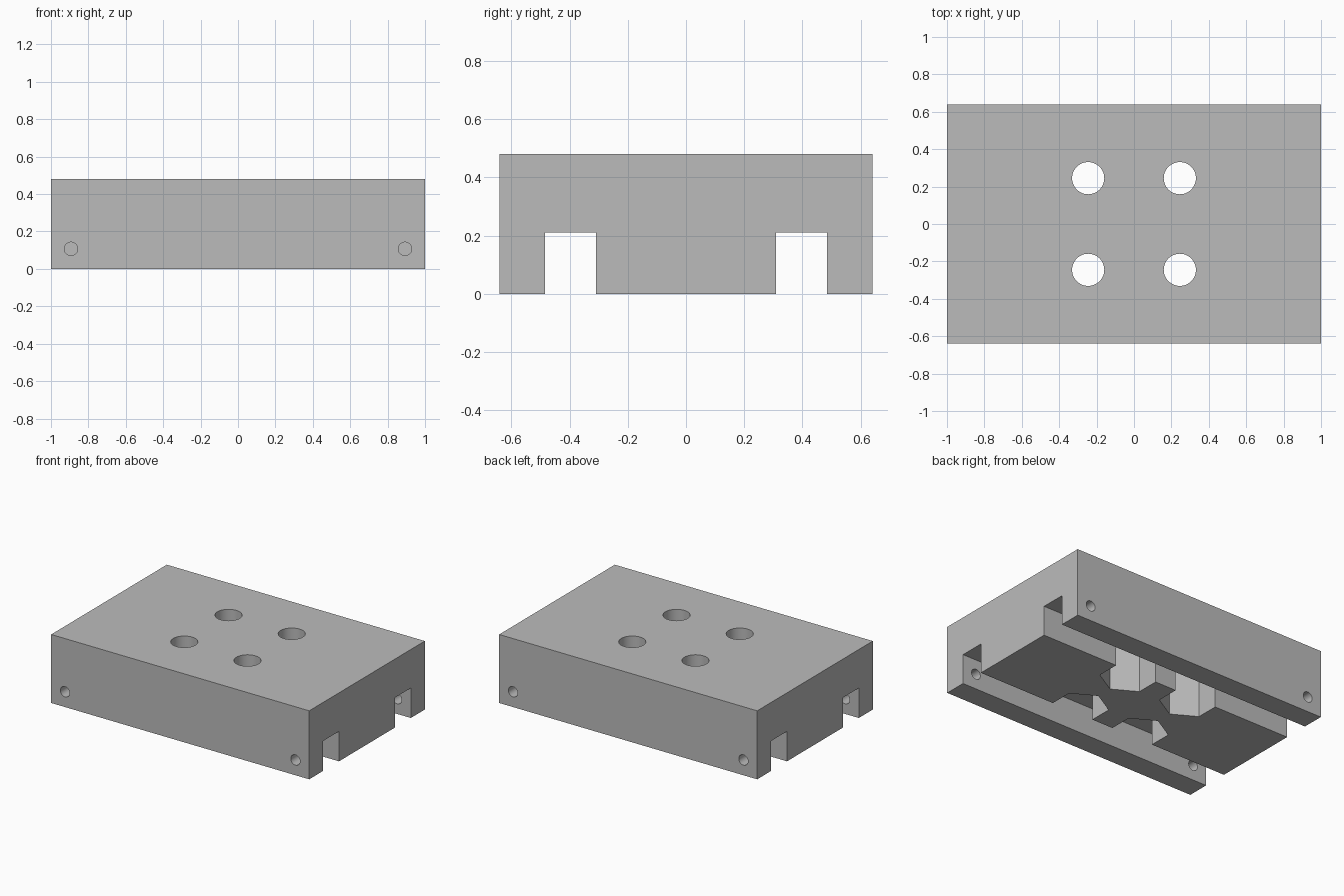
import bpy, bmesh, math
from mathutils import Matrix

cube = bpy.data.objects.get("Cube")
if cube:
    bpy.data.objects.remove(cube, do_unlink=True)

LENGTH, DEPTH, HEIGHT = 2.0, 1.28, 0.48
SLOT_IN, SLOT_OUT, SLOT_TOP = 0.31, 0.485, 0.21
BOLT = 0.245
POCKET_TOP = 0.32

grey = bpy.data.materials.new("plain grey")
grey.use_nodes = True
colour = (0.5, 0.5, 0.5, 1.0)
grey.diffuse_color = colour
grey.node_tree.nodes["Principled BSDF"].inputs["Base Color"].default_value = colour


def add_object(name, bm):
    bmesh.ops.recalc_face_normals(bm, faces=bm.faces)
    mesh = bpy.data.meshes.new(name)
    bm.to_mesh(mesh)
    bm.free()
    mesh.materials.append(grey)
    obj = bpy.data.objects.new(name, mesh)
    bpy.context.collection.objects.link(obj)
    return obj


def cut_prism(target, sides, radius, length, centre, rotation):
    """Cut a prism out of the target and discard the cutter."""
    bm = bmesh.new()
    bmesh.ops.create_cone(bm, cap_ends=True, segments=sides, radius1=radius,
                          radius2=radius, depth=length,
                          matrix=Matrix.Translation(centre) @ rotation)
    cutter = add_object("cutter", bm)
    cutter.hide_render = True
    mod = target.modifiers.new("cut", 'BOOLEAN')
    mod.operation = 'DIFFERENCE'
    mod.solver = 'EXACT'
    mod.object = cutter
    bpy.context.view_layer.objects.active = target
    bpy.ops.object.modifier_apply(modifier=mod.name)
    bpy.data.objects.remove(cutter, do_unlink=True)


# Block with two slots: mirrored end profile pushed along x
half = [(SLOT_IN, 0), (SLOT_IN, SLOT_TOP), (SLOT_OUT, SLOT_TOP),
        (SLOT_OUT, 0), (DEPTH / 2, 0), (DEPTH / 2, HEIGHT)]
profile = half + [(-y, z) for y, z in reversed(half)]
bm = bmesh.new()
end = bm.faces.new([bm.verts.new((-LENGTH / 2, y, z)) for y, z in profile])
pushed = bmesh.ops.extrude_face_region(bm, geom=[end])["geom"]
bmesh.ops.translate(bm, vec=(LENGTH, 0, 0),
                    verts=[v for v in pushed if isinstance(v, bmesh.types.BMVert)])
block = add_object("slotted_block", bm)

upright = Matrix.Identity(4)
sideways = Matrix.Rotation(math.pi / 2, 4, 'X')
lip_middle = (SLOT_OUT + DEPTH / 2) / 2

for sx in (-1, 1):
    for sy in (-1, 1):
        # Hexagonal nut pocket underneath, with a round bolt hole above
        cut_prism(block, 6, 0.188, 2 * POCKET_TOP, (sx * BOLT, sy * BOLT, 0), upright)
        cut_prism(block, 48, 0.086, 1, (sx * BOLT, sy * BOLT, HEIGHT / 2), upright)
        # Small cross hole through the outer lip
        cut_prism(block, 32, 0.036, 0.25, (sx * 0.893, sy * lip_middle, 0.107), sideways)

# Smooth bores, crisp edges
bpy.ops.object.select_all(action='DESELECT')
block.select_set(True)
bpy.context.view_layer.objects.active = block
bpy.ops.object.shade_smooth_by_angle(angle=math.radians(30))
